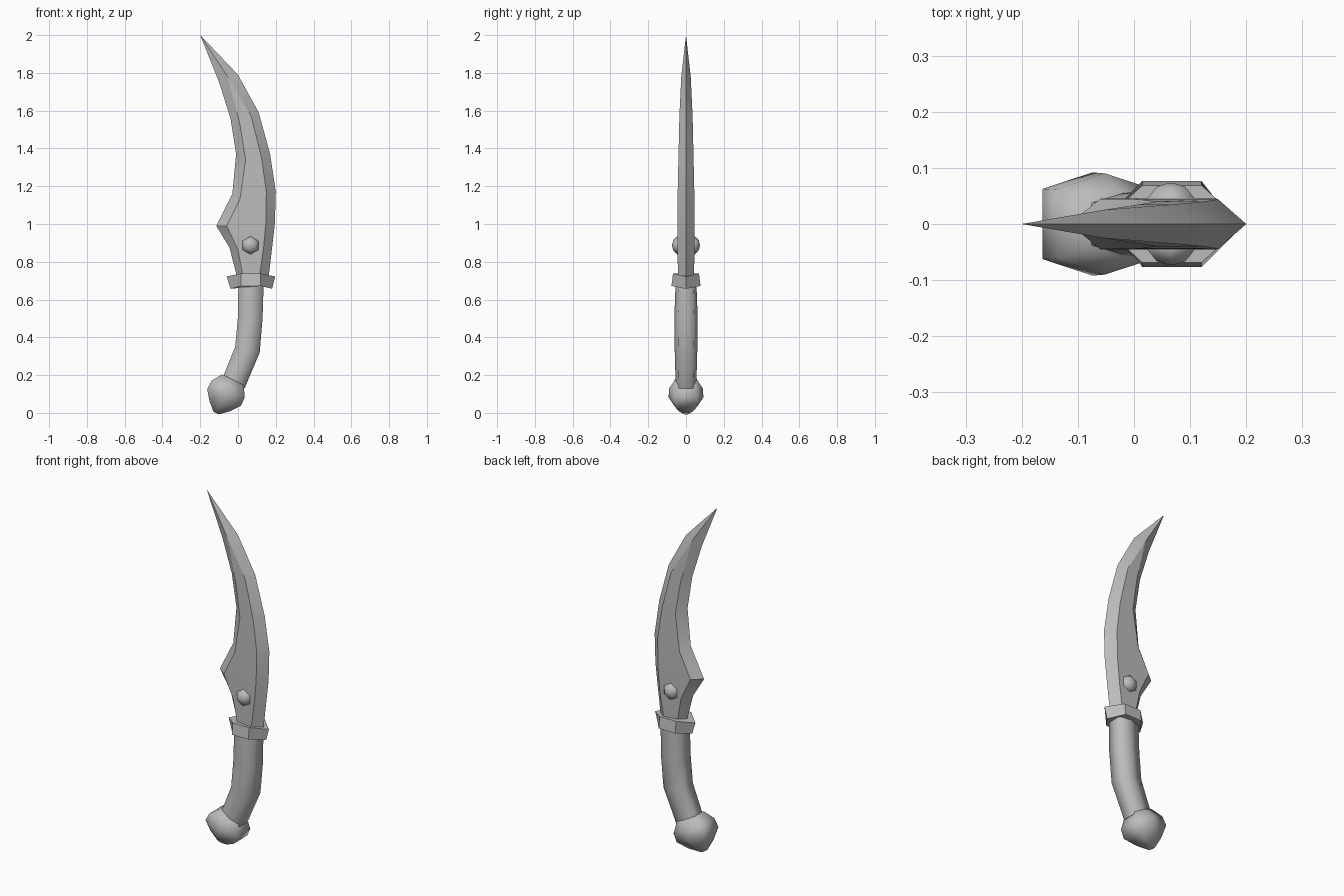
import bpy, bmesh, math
from mathutils import Vector

cube = bpy.data.objects.get("Cube")
if cube:
    bpy.data.objects.remove(cube, do_unlink=True)

steel = bpy.data.materials.new("grey steel")
steel.use_nodes = True
steel.diffuse_color = (.5, .5, .5, 1)
steel.node_tree.nodes["Principled BSDF"].inputs["Base Color"].default_value = (.5, .5, .5, 1)


def loft(name, rings, smooth_angle):
    """Skin a list of equal closed rings and cap both ends."""
    bm = bmesh.new()
    loops = [[bm.verts.new(co) for co in ring] for ring in rings]
    count = len(loops[0])
    for low, high in zip(loops, loops[1:]):
        for i in range(count):
            j = (i + 1) % count
            bm.faces.new((low[i], low[j], high[j], high[i]))
    bm.faces.new(loops[0][::-1])
    bm.faces.new(loops[-1])
    bmesh.ops.remove_doubles(bm, verts=bm.verts, dist=.0005)
    bmesh.ops.recalc_face_normals(bm, faces=bm.faces)
    mesh = bpy.data.meshes.new(name)
    bm.to_mesh(mesh)
    bm.free()
    mesh.materials.append(steel)
    obj = bpy.data.objects.new(name, mesh)
    bpy.context.collection.objects.link(obj)
    bpy.ops.object.select_all(action='DESELECT')
    obj.select_set(True)
    bpy.context.view_layer.objects.active = obj
    bpy.ops.object.shade_smooth_by_angle(angle=math.radians(smooth_angle))
    return obj


def hex_ring(left, right, half_depth):
    """Flat-sided hexagon spanning two points of the side profile."""
    a, b = Vector((left[0], 0, left[1])), Vector((right[0], 0, right[1]))
    depth = Vector((0, half_depth, 0))
    mid, flat = (a + b) / 2, depth * .68
    return [a - flat, mid - depth, b - flat, b + flat, mid + depth, a + flat]


# Blade: inner edge, inner ridge, outer ridge, outer edge, half thickness
stations = [
    ((0, .7), (.03, .7), (.11, .7), (.16, .7), .042),
    ((-.045, .875), (0, .865), (.135, .87), (.18, .87), .045),
    ((-.115, .99), (-.06, .99), (.147, 1), (.195, 1), .045),
    ((-.03, 1.16), (.01, 1.13), (.15, 1.17), (.2, 1.17), .044),
    ((-.01, 1.37), (.04, 1.34), (.125, 1.35), (.17, 1.37), .04),
    ((-.04, 1.56), (.01, 1.53), (.07, 1.57), (.11, 1.59), .035),
    ((-.1, 1.75), (-.055, 1.78), (-.055, 1.78), (0, 1.79), .025),
    ((-.2, 2), (-.2, 2), (-.2, 2), (-.2, 2), 0),
]
blade_rings = []
for inner, ridge_in, ridge_out, outer, t in stations:
    blade_rings.append([
        Vector((p[0], y, p[1])) for p, y in (
            (inner, 0), (ridge_in, -t), (ridge_out, -t),
            (outer, 0), (ridge_out, t), (ridge_in, t))])
loft("blade", blade_rings, 30)


# Guard: pointed hexagonal collar with drooping ends
def guard_ring(x_min, x_max, half_depth, z_mid, z_end):
    return [Vector(co) for co in (
        (x_min, 0, z_end), (.015, -half_depth, z_mid), (.12, -half_depth, z_mid),
        (x_max, 0, z_end), (.12, half_depth, z_mid), (.015, half_depth, z_mid))]


loft("guard", [guard_ring(-.04, .18, .077, .672, .657),
               guard_ring(-.06, .197, .069, .738, .722)], 20)

# Grip: bent hexagonal handle
loft("grip", [hex_ring(*row) for row in (
    ((-.08, .19), (.035, .13), .055),
    ((-.015, .35), (.115, .32), .06),
    ((0, .51), (.13, .5), .062),
    ((.002, .69), (.136, .69), .055))], 75)

# Pommel: faceted ball lined up with the lower grip
axis, side = Vector((.45, 0, .89)), Vector((.89, 0, -.45))
centre = Vector((-.065, 0, .1))
pommel_rings = []
for along, radius in ((-.113, .016), (-.073, .06), (-.02, .1), (.03, .098), (.085, .064)):
    a = centre + axis * along - side * radius
    b = centre + axis * along + side * radius
    pommel_rings.append(hex_ring((a.x, a.z), (b.x, b.z), radius * .92))
loft("pommel", pommel_rings, 75)

# Studs: one low dome on each face of the blade
for label, sign in (("front", -1), ("back", 1)):
    rings = []
    for radius, y in ((.046, .03), (.048, .046), (.03, .066), (.006, .073)):
        rings.append([Vector((.066 + radius * math.sin(k * math.pi / 3), sign * y,
                              .887 + radius * math.cos(k * math.pi / 3))) for k in range(6)])
    loft(label + "_stud", rings, 75)
